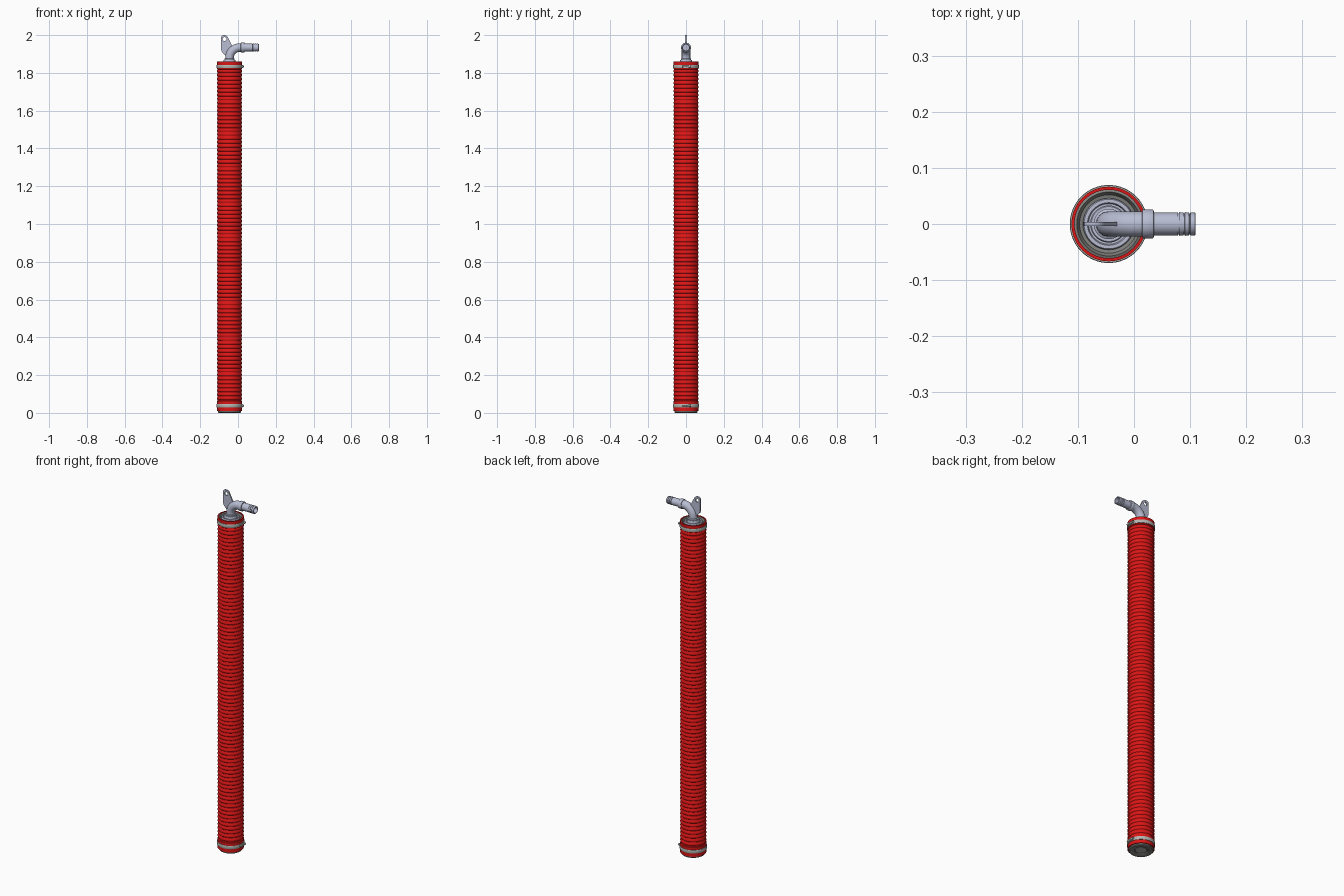
import bpy, bmesh, math
from mathutils import Vector, Matrix

if "Cube" in bpy.data.objects:
    bpy.data.objects.remove(bpy.data.objects["Cube"])

CX = -0.045          # tube axis
SEG = 64


def material(name, rgb):
    m = bpy.data.materials.new(name)
    m.diffuse_color = (*rgb, 1)
    m.use_nodes = True
    m.node_tree.nodes["Principled BSDF"].inputs["Base Color"].default_value = m.diffuse_color
    return m


RED = material("red rubber", (0.72, 0.008, 0.008))
GREY = material("dark grey plug", (0.22, 0.22, 0.21))
STEEL = material("clamp steel", (0.45, 0.47, 0.44))
CAST = material("pale blue metal", (0.48, 0.51, 0.65))


def finish(ob, mat, angle=35):
    ob.data.materials.clear()
    ob.data.materials.append(mat)
    bpy.ops.object.select_all(action='DESELECT')
    ob.select_set(True)
    bpy.context.view_layer.objects.active = ob
    bpy.ops.object.shade_smooth_by_angle(angle=math.radians(angle))
    return ob


def from_bmesh(name, bm, mat, angle=35):
    bmesh.ops.remove_doubles(bm, verts=bm.verts, dist=1e-6)
    bmesh.ops.recalc_face_normals(bm, faces=bm.faces)
    me = bpy.data.meshes.new(name)
    bm.to_mesh(me)
    bm.free()
    ob = bpy.data.objects.new(name, me)
    bpy.context.collection.objects.link(ob)
    return finish(ob, mat, angle)


def sweep(name, stations, mat, seg=SEG, closed=False, angle=35):
    """Rings at (x, z, tilt, radius); tilt 0 faces up, pi/2 faces +x."""
    bm = bmesh.new()
    rings = []
    for x, z, a, r in stations:
        n = Vector((math.cos(a), 0, -math.sin(a)))
        c = Vector((x, 0, z))
        rings.append([bm.verts.new(c + r * (math.cos(t) * n + math.sin(t) * Vector((0, 1, 0))))
                      for t in (2 * math.pi * i / seg for i in range(seg))])
    pairs = list(zip(rings, rings[1:]))
    if closed:
        pairs.append((rings[-1], rings[0]))
    for a, b in pairs:
        for i in range(seg):
            j = (i + 1) % seg
            bm.faces.new((a[i], a[j], b[j], b[i]))
    if not closed:
        bm.faces.new(rings[0])
        bm.faces.new(rings[-1])
    return from_bmesh(name, bm, mat, angle)


def lathe(name, profile, mat, **kw):
    return sweep(name, [(CX, z, 0, r) for r, z in profile], mat, **kw)


# Ribbed red sleeve with plain cuffs at both ends
RO, RI = 0.0665, 0.0625
prof = [(0.061, 0.01), (RO, 0.01), (RO, 0.062)]
count, z0, z1 = 84, 0.062, 1.815
p = (z1 - z0) / count
for i in range(count):
    z = z0 + i * p
    prof += [(RI, z + 0.12 * p), (RI, z + 0.35 * p), (RO - 0.001, z + 0.5 * p),
             (RO, z + 0.68 * p), (RO - 0.001, z + 0.9 * p)]
prof += [(RI, z1 + 0.003), (RO, z1 + 0.006), (RO, 1.86), (0.061, 1.86)]
lathe("ribbed_sleeve", prof, RED, closed=True)

# End plugs
lathe("top_plug", [(0.0615, 1.79), (0.0615, 1.856), (0.057, 1.858), (0.052, 1.848),
                   (0.044, 1.846), (0.030, 1.846)], GREY)
lathe("bottom_plug", [(0.030, 0.012), (0.034, 0.008), (0.034, 0.004), (0.040, 0.0),
                      (0.058, 0.0), (0.0615, 0.004), (0.0615, 0.06)], GREY)
lathe("bottom_disc", [(0.028, 0.005), (0.030, 0.007), (0.030, 0.03)], STEEL)

# Hose clamps: band, screw housing and screw
for label, z in (("bottom", 0.038), ("top", 1.834)):
    h = 0.009
    lathe(label + "_clamp_band", [(0.066, z - h), (0.0685, z - h), (0.0695, z - h + 0.002),
                                  (0.0695, z + h - 0.002), (0.0685, z + h), (0.066, z + h)],
          STEEL, closed=True)
    bm = bmesh.new()
    bmesh.ops.create_cube(bm, size=1, matrix=Matrix.Translation((CX + 0.069, 0, z))
                          @ Matrix.Diagonal((0.008, 0.030, 0.014, 1)))
    for length, r in ((0.04, 0.0045), (0.012, 0.0055)):
        y = 0 if length > 0.02 else 0.02
        bmesh.ops.create_cone(bm, cap_ends=True, segments=16, radius1=r, radius2=r, depth=length,
                              matrix=Matrix.Translation((CX + 0.071, y, z))
                              @ Matrix.Rotation(math.pi / 2, 4, 'X'))
    from_bmesh(label + "_clamp_screw", bm, STEEL)

# Flange rings under the elbow
lathe("inlet_flange", [(0.046, 1.84), (0.046, 1.856), (0.044, 1.859), (0.038, 1.859),
                       (0.036, 1.853), (0.033, 1.853), (0.033, 1.866), (0.031, 1.869),
                       (0.022, 1.869)], CAST)

# Elbow, collar and barbed hose tail with bore
ZC, BEND, R = 1.934, 0.055, 0.0225
H = math.pi / 2
st = [(CX, 1.85, 0, 0.027), (CX, 1.874, 0, 0.027), (CX, 1.877, 0, R)]
for i in range(13):
    a = H * i / 12
    st.append((CX + BEND * (1 - math.cos(a)), ZC - BEND + BEND * math.sin(a), a, R))
tail = [(0.014, R), (0.015, 0.025), (0.017, 0.026), (0.033, 0.026), (0.035, 0.025), (0.0355, 0.0205)]
for x in (0.078, 0.088, 0.098):
    tail += [(x, 0.0205), (x + 0.0005, 0.0185), (x + 0.002, 0.0185), (x + 0.0025, 0.0210)]
tail += [(0.109, 0.0200), (0.110, 0.0190), (0.110, 0.0160), (0.02, 0.0160)]
st += [(x, ZC, H, r) for x, r in tail]
sweep("elbow_hose_tail", st, CAST, seg=40)

# Lifting lug with a round eye
outline = [(-0.060, 1.885), (-0.030, 1.905), (-0.026, 1.940), (-0.034, 1.950), (-0.052, 1.986),
           (-0.057, 1.994), (-0.064, 1.999), (-0.072, 2.0), (-0.082, 1.999), (-0.088, 1.994),
           (-0.090, 1.986), (-0.090, 1.925), (-0.086, 1.912)]
eye = [(-0.071 + 0.010 * math.cos(2 * math.pi * i / 24),
        1.979 + 0.010 * math.sin(2 * math.pi * i / 24)) for i in range(24)]
cu = bpy.data.curves.new("lifting_lug", 'CURVE')
cu.dimensions = '2D'
cu.fill_mode = 'BOTH'
cu.extrude = 0.004
for pts in (outline, eye):
    s = cu.splines.new('POLY')
    s.points.add(len(pts) - 1)
    for pt, (x, z) in zip(s.points, pts):
        pt.co = (x, z, 0, 1)
    s.use_cyclic_u = True
lug = bpy.data.objects.new("lifting_lug", cu)
bpy.context.collection.objects.link(lug)
lug.rotation_euler = (H, 0, 0)
bpy.ops.object.select_all(action='DESELECT')
lug.select_set(True)
bpy.context.view_layer.objects.active = lug
bpy.ops.object.convert(target='MESH')
finish(bpy.context.view_layer.objects.active, CAST)
